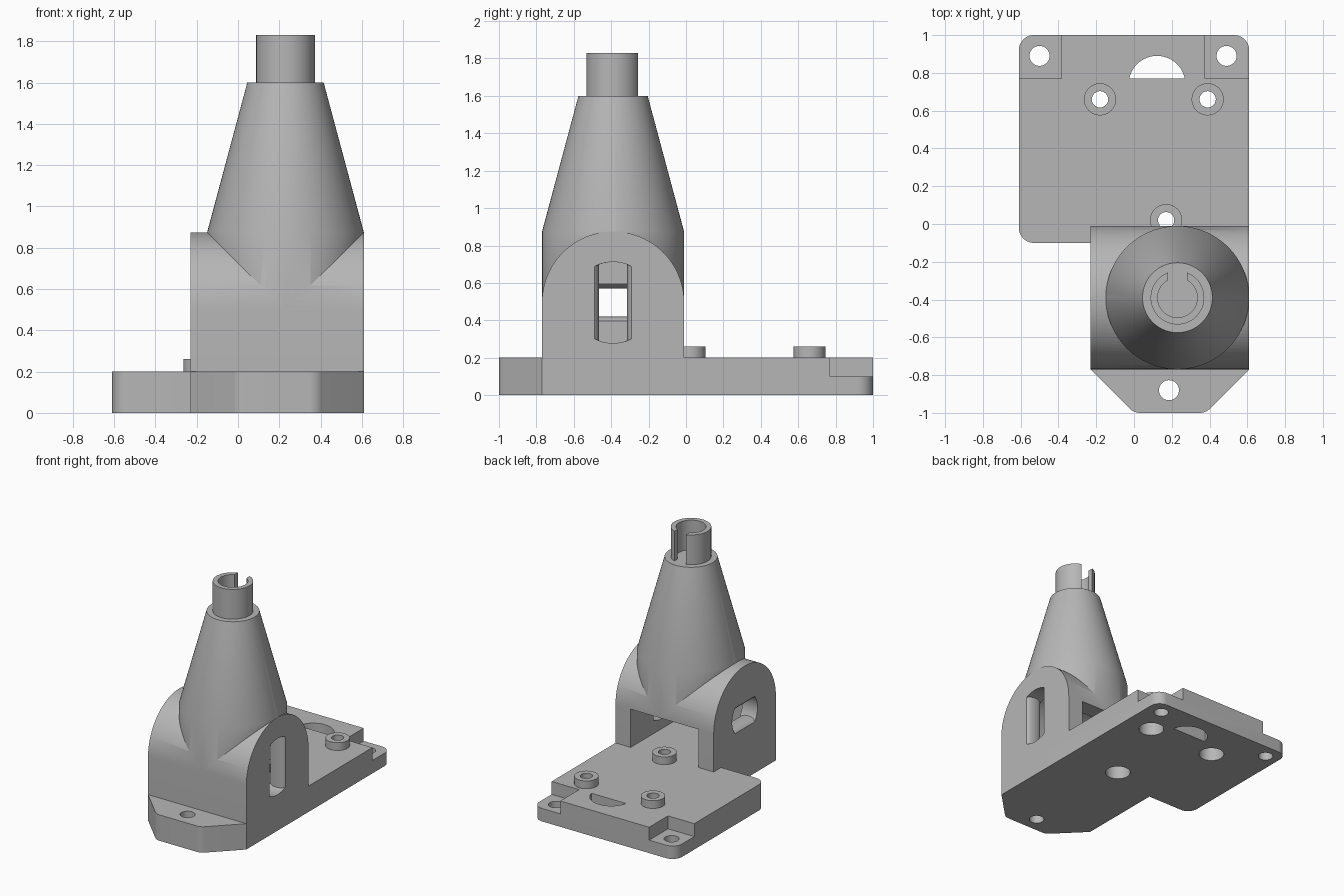
import bpy, bmesh, math
from mathutils import Vector

cube = bpy.data.objects.get("Cube")
if cube:
    bpy.data.objects.remove(cube, do_unlink=True)

GREY = bpy.data.materials.new("plain grey")
GREY.use_nodes = True
GREY.diffuse_color = (0.47, 0.47, 0.47, 1)
GREY.node_tree.nodes["Principled BSDF"].inputs["Base Color"].default_value = GREY.diffuse_color

CX, CY, SPRING, R = 0.23, -0.39, 0.495, 0.38   # neck axis, arch spring height, arch radius
X0, X1, WALL = -0.23, 0.61, 0.13               # housing ends and wall thickness


def loft(name, loops):
    """Solid through a list of equal-length closed loops."""
    bm = bmesh.new()
    rings = [[bm.verts.new(p) for p in loop] for loop in loops]
    for a, b in zip(rings, rings[1:]):
        for i in range(len(a)):
            j = (i + 1) % len(a)
            bm.faces.new((a[i], a[j], b[j], b[i]))
    bm.faces.new(rings[0])
    bm.faces.new(rings[-1])
    bmesh.ops.recalc_face_normals(bm, faces=bm.faces)
    mesh = bpy.data.meshes.new(name)
    bm.to_mesh(mesh)
    bm.free()
    mesh.materials.append(GREY)
    obj = bpy.data.objects.new(name, mesh)
    bpy.context.collection.objects.link(obj)
    return obj


def prism(name, outline, z0, z1):
    return loft(name, [[(x, y, z) for x, y in outline] for z in (z0, z1)])


def box(name, x0, x1, y0, y1, z0, z1):
    return prism(name, [(x0, y0), (x1, y0), (x1, y1), (x0, y1)], z0, z1)


def circle(x, y, r, n=64):
    return [(x + r * math.cos(math.tau * i / n), y + r * math.sin(math.tau * i / n)) for i in range(n)]


def rod(name, x, y, r, z0, z1):
    return prism(name, circle(x, y, r), z0, z1)


def along_x(name, outline, x0, x1):
    return loft(name, [[(x, y, z) for y, z in outline] for x in (x0, x1)])


def rounded(corners, steps=8):
    """Outline whose (x, y, radius) corners are filleted."""
    out = []
    for i, (x, y, r) in enumerate(corners):
        p = Vector((x, y))
        if not r:
            out.append((x, y))
            continue
        a = (Vector(corners[i - 1][:2]) - p).normalized()
        b = (Vector(corners[(i + 1) % len(corners)][:2]) - p).normalized()
        half = a.angle(b) / 2
        centre = p + (a + b).normalized() * (r / math.sin(half))
        start = p + a * (r / math.tan(half)) - centre
        end = p + b * (r / math.tan(half)) - centre
        for k in range(steps + 1):
            d = start.lerp(end, k / steps).normalized() * r
            out.append(tuple(centre + d))
    return out


def combine(target, others, operation):
    """Boolean each helper into the target, then drop the helper."""
    bpy.context.view_layer.objects.active = target
    for other in others:
        mod = target.modifiers.new("bool", 'BOOLEAN')
        mod.operation, mod.solver, mod.object = operation, 'EXACT', other
        other.hide_render = True
        bpy.ops.object.modifier_apply(modifier=mod.name)
        bpy.data.objects.remove(other, do_unlink=True)


def smooth(obj):
    bpy.ops.object.select_all(action='DESELECT')
    obj.select_set(True)
    bpy.context.view_layer.objects.active = obj
    bpy.ops.object.shade_smooth_by_angle(angle=math.radians(25))


def waisted_slot(name, x0, x1, radius, upright):
    """Flat-sided round hole through a wall, narrowest at mid-thickness."""
    n, loops = 16, []
    for k in range(-1, 14):
        t = min(max(k / 6 - 1, -1), 1)
        x = x0 + (x1 - x0) * k / 12
        w = 0.075 + 0.027 * (1 - math.sqrt(1 - t * t * 0.99))
        top = [(w * (2 * i / n - 1), math.sqrt(radius ** 2 - (w * (2 * i / n - 1)) ** 2)) for i in range(n + 1)]
        ring = top + [(-u, -v) for u, v in top]
        loops.append([(x, CY + (u if upright else v), SPRING + (v if upright else u)) for u, v in ring])
    return loft(name, loops)


# Base plate with front mounting tab
plate = prism("base_plate", rounded([
    (-0.61, 1, 0.08), (-0.61, -0.1, 0.08), (X0, -0.1, 0), (X0, -0.77, 0), (0, -1, 0.08),
    (0.38, -1, 0.08), (X1, -0.77, 0), (X1, 1, 0.08)]), 0, 0.2)

# Raised screw bosses
bosses = [(-0.18, 0.66), (0.39, 0.66), (0.17, 0.02)]
combine(plate, [rod("boss", x, y, 0.085, 0.1, 0.26) for x, y in bosses], 'UNION')

# Corner steps, mounting holes, counterbores and half-round window
cuts = [box("step", -0.7, -0.385, 0.77, 1.1, 0.1, 0.3), box("step", 0.375, 0.7, 0.77, 1.1, 0.1, 0.3)]
cuts += [rod("hole", x, y, 0.053, -0.1, 0.4) for x, y in [(-0.5, 0.89), (0.49, 0.89), (0.185, -0.88)]]
for x, y in bosses:
    cuts += [rod("hole", x, y, 0.043, -0.1, 0.4), rod("counterbore", x, y, 0.09, -0.1, 0.13)]
low, high = math.radians(11.5), math.radians(168.5)
cuts.append(prism("window", [(0.122 + 0.15 * math.cos(low + (high - low) * i / 32),
                              0.74 + 0.15 * math.sin(low + (high - low) * i / 32)) for i in range(33)], -0.1, 0.4))
combine(plate, cuts, 'DIFFERENCE')

# Arched housing
arch = [(CY + R * math.cos(math.pi * i / 48), SPRING + R * math.sin(math.pi * i / 48)) for i in range(49)]
housing = along_x("arched_housing", arch + [(CY - R, 0.2), (CY + R, 0.2)], X0, X1)

# Tapered neck rising out of the arch
neck = loft("neck", [[(x, y, z) for x, y in circle(CX, CY, r, 96)]
                     for r, z in [(0.3795, 0.5), (0.3795, 0.875), (0.185, 1.6)]])
combine(housing, [neck], 'UNION')

# Cavity open to the back, and a waisted slot in each end wall
inner = R - WALL
combine(housing, [
    along_x("cavity_arch", [(CY + y, SPRING + z) for y, z in circle(0, 0, inner)], X0 + WALL, X1 - WALL),
    box("cavity", X0 + WALL, X1 - WALL, CY - inner, 0.1, 0.1, SPRING),
    waisted_slot("upright_slot", X1 - WALL, X1, 0.217, True),
    waisted_slot("level_slot", X0, X0 + WALL, 0.155, False)], 'DIFFERENCE')

# Split socket on top
socket = rod("split_socket", CX, CY, 0.142, 1.6, 1.83)
combine(socket, [rod("bore", CX, CY, 0.105, 1.5, 1.9),
                 box("slit", CX - 0.05, CX + 0.05, CY + 0.03, CY + 0.3, 1.5, 1.9)], 'DIFFERENCE')

for part in (plate, housing, socket):
    smooth(part)
